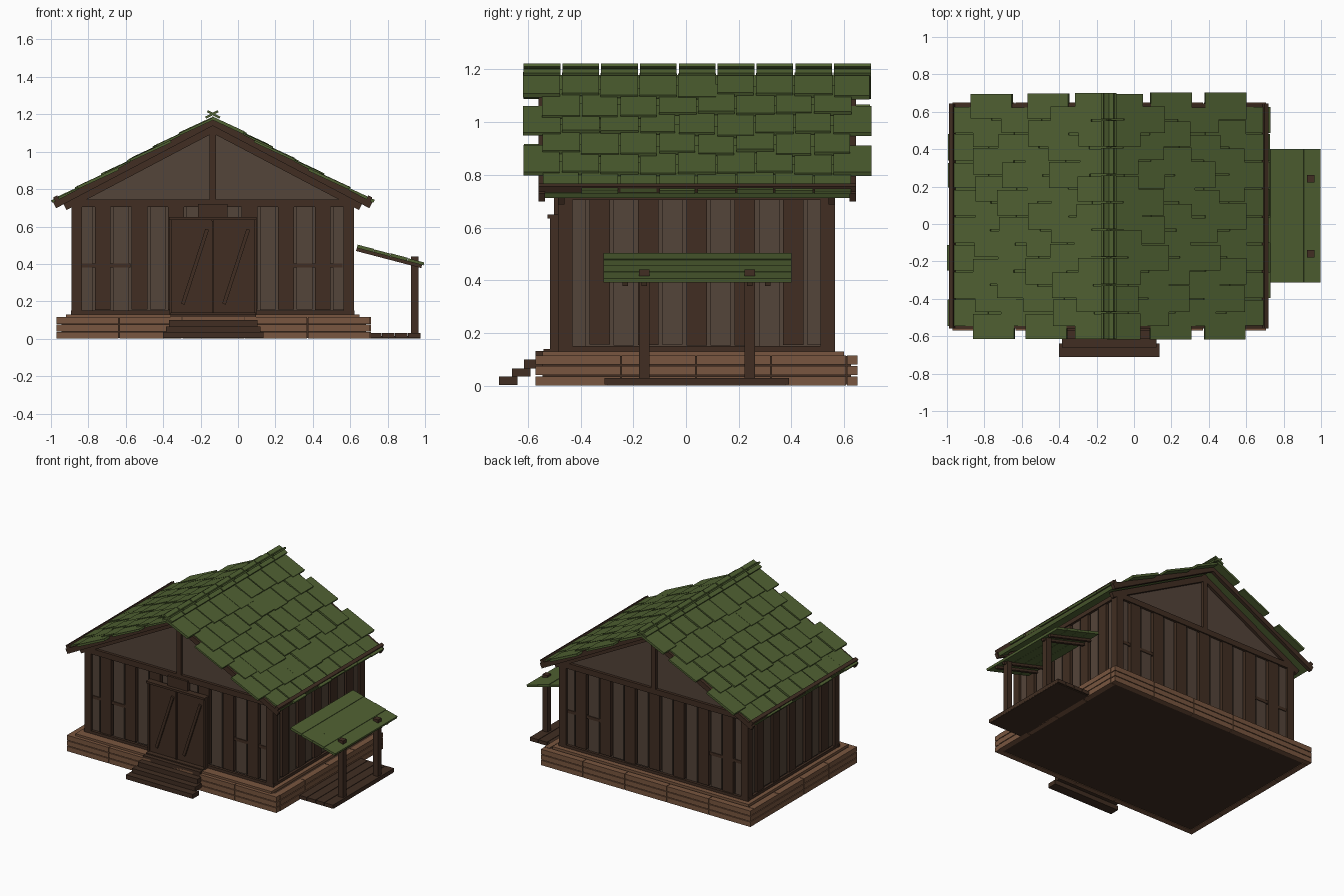
import bpy, bmesh, random
from math import atan, cos, sin, atan2, hypot
from mathutils import Matrix, Vector

if "Cube" in bpy.data.objects:
    bpy.data.objects.remove(bpy.data.objects["Cube"])

random.seed(4)


def material(name, rgb):
    m = bpy.data.materials.new(name)
    m.diffuse_color = (*rgb, 1)
    m.use_nodes = True
    m.node_tree.nodes["Principled BSDF"].inputs["Base Color"].default_value = m.diffuse_color
    return m


GREEN = material("moss_green", (0.080, 0.120, 0.032))
DARK = material("dark_wood", (0.052, 0.027, 0.016))
PALE = material("faded_wood", (0.088, 0.058, 0.041))
TAN = material("tan_wood", (0.190, 0.093, 0.050))
I = Matrix.Identity(4)


def finish(name, bm, mat):
    me = bpy.data.meshes.new(name)
    bmesh.ops.recalc_face_normals(bm, faces=bm.faces)
    bm.to_mesh(me)
    bm.free()
    me.materials.append(mat)
    bpy.context.collection.objects.link(bpy.data.objects.new(name, me))


def build(name, mat, boxes):
    """Boxes are (x0, x1, y0, y1, z0, z1[, matrix]), joined in one object."""
    bm = bmesh.new()
    for b in boxes:
        x0, x1, y0, y1, z0, z1 = b[:6]
        m = b[6] if len(b) > 6 else I
        c = Matrix.Translation(((x0 + x1) / 2, (y0 + y1) / 2, (z0 + z1) / 2))
        bmesh.ops.create_cube(bm, size=1, matrix=m @ c @ Matrix.Diagonal((x1 - x0, y1 - y0, z1 - z0, 1)))
    finish(name, bm, mat)


CX, CY, RIDGE = -0.135, 0.04, 1.195
A = atan(0.526)


def on_slope(side, s0, s1, y0, y1, n0, n1, tilt=0):
    """Box lying on a roof slope; s runs down from the ridge, n is off the surface."""
    m = Matrix.Translation((CX, 0, RIDGE)) @ Matrix.Rotation(side * A, 4, 'Y')
    m = m @ Matrix.Translation((side * s1, 0, 0)) @ Matrix.Rotation(-side * tilt, 4, 'Y')
    lo, hi = sorted((side * (s0 - s1), 0))
    return (lo, hi, y0, y1, n0, n1, m)


# Foundation: three courses of timbers around a dark core
courses = []
for i in range(3):
    z0, z1 = 0.04 * i, 0.04 * i + 0.035
    n = 5
    for k in range(n):
        xa = -0.97 + 1.68 * k / n
        for y in (-0.57, 0.61):
            courses.append((xa, xa + 1.68 / n - 0.004, y, y + 0.04, z0, z1))
    for k in range(4):
        ya = -0.53 + 1.14 * k / 4
        for x in (-0.97, 0.67):
            courses.append((x, x + 0.04, ya, ya + 0.281, z0, z1))
build("foundation_timbers", TAN, courses)
build("foundation_core", DARK, [(-0.945, 0.685, -0.545, 0.625, 0.004, 0.112)])
build("floor_slab", TAN, [(-0.92, 0.65, -0.545, 0.60, 0.11, 0.13)])

# Walls: alternating raised boards and recessed faded planks
X0, X1, Y0, Y1 = -0.87, 0.60, -0.465, 0.545
build("wall_core", PALE, [(X0 + .015, X1 - .015, Y0 + .015, Y1 - .015, 0.13, 0.73)])
dark, pale = [], []
for (a0, a1, n, along_x) in ((X0, X1, 15, True), (Y0, Y1, 11, False)):
    p = (a1 - a0) / n
    for k in range(n):
        a, b = a0 + p * k + 0.007, a0 + p * (k + 1) - 0.007
        for end in (0, 1):
            out = 0.012 if k % 2 else 0.003
            z0 = 0.15 + random.uniform(0, 0.008)
            if along_x:
                y = (Y0, Y1)[end]
                box = (a, b, y - (out if not end else 0.02), y + (out if end else 0.02), z0, 0.715)
            else:
                x = (X0, X1)[end]
                box = (x - (out if not end else 0.02), x + (out if end else 0.02), a, b, z0, 0.715)
            (dark if k % 2 else pale).append(box)
build("wall_boards_dark", DARK, dark)
build("wall_planks_faded", PALE, pale)

# Frame: posts, sill, top plate, mid rails
build("corner_posts", DARK, [(x, x + .055, y, y + .055, 0.13, 0.735)
                             for x in (-0.89, 0.565) for y in (-0.485, 0.51)])
plates = []
for z0, z1 in ((0.13, 0.15), (0.705, 0.737)):
    for y in (-0.485, 0.545):
        plates.append((-0.893, 0.623, y, y + 0.02, z0, z1))
    for x in (-0.89, 0.60):
        plates.append((x, x + 0.02, -0.485, 0.565, z0, z1))
build("sill_and_plates", DARK, plates)
build("mid_rails", DARK, [(x, x + 0.26, y, y + 0.012, 0.38, 0.402)
                          for x in (-0.835, 0.30) for y in (-0.473, 0.541)])

# Gables
bm = bmesh.new()
for y in (-0.465, 0.525):
    pts = [(-0.89, 0.73), (0.62, 0.73), (CX, 1.15)]
    f = bm.faces.new([bm.verts.new((x, y, z)) for x, z in pts])
    g = bmesh.ops.extrude_face_region(bm, geom=[f])
    bmesh.ops.translate(bm, vec=(0, 0.02, 0), verts=[v for v in g["geom"] if isinstance(v, bmesh.types.BMVert)])
finish("gable_panels", bm, PALE)
build("gable_posts", DARK, [(-0.153, -0.117, y, y + 0.025, 0.735, 1.16) for y in (-0.485, 0.54)])
build("gable_ties", DARK, [(-0.89, 0.62, y, y + 0.02, 0.735, 0.775 - 0.03) for y in (-0.485, 0.545)])

# Roof: rafters, deck, eave bars, shingles, ridge caps
E = 0.865 / cos(A)
rafters = []
for s in (1, -1):
    for y in (-0.485, 0.54):
        rafters.append(on_slope(s, 0.01, E - 0.05, y, y + 0.025, -0.085, -0.045))
    for y in (-0.56, 0.62):
        rafters.append(on_slope(s, 0, E - 0.005, y, y + 0.025, -0.05, -0.014))
build("rafters", DARK, rafters)
build("roof_deck", GREEN, [on_slope(s, 0, E - 0.015, -0.55, 0.635, -0.04, -0.018) for s in (1, -1)])
build("eave_bars", DARK, [on_slope(s, E - 0.042, E - 0.018, -0.56, 0.645, -0.03, 0.008) for s in (1, -1)])
tiles = []
PITCH = 1.325 / 9
for s in (1, -1):
    for r in range(6):
        low = (0.175 + 0.138 * r) / cos(A)
        wide = r % 2 == 0
        for k in range(9 if wide else 8):
            y = -0.62 + PITCH * (k + (0 if wide else 0.5))
            s1 = min(low + random.uniform(-0.025, 0.012), E)
            g = random.uniform(0.002, 0.010)
            tiles.append(on_slope(s, max(0.0, s1 - 0.24), s1, y + g * 0.5, y + PITCH - g,
                                  -0.014, random.uniform(-0.002, 0.003), 0.05))
build("shingles", GREEN, tiles)
build("ridge_caps", GREEN, [on_slope(s, -0.035, 0.04, -0.62 + PITCH * k + 0.004, -0.62 + PITCH * (k + 1) - 0.004,
                                     0.0, 0.012) for s in (1, -1) for k in range(9)])

# Double door with braces
build("door_leaves", DARK, [(-0.355, -0.138, -0.505, -0.47, 0.135, 0.635), (-0.132, 0.09, -0.505, -0.47, 0.135, 0.635)])
build("door_frame", DARK, [(-0.37, 0.10, -0.525, -0.48, 0.635, 0.65), (-0.365, -0.352, -0.515, -0.48, 0.13, 0.64),
                           (0.085, 0.098, -0.515, -0.48, 0.13, 0.64), (-0.36, 0.095, -0.54, -0.48, 0.125, 0.14),
                           (-0.215, -0.055, -0.50, -0.47, 0.65, 0.72), (-0.14, -0.13, -0.515, -0.5, 0.14, 0.63)])
braces = []
for x in (-0.295, -0.075):
    dx, dz = 0.13, 0.40
    m = Matrix.Translation((x + dx / 2, -0.508, 0.385)) @ Matrix.Rotation(atan2(dx, dz), 4, 'Y')
    h = hypot(dx, dz) / 2
    braces.append((-0.01, 0.01, -0.008, 0.008, -h, h, m))
build("door_braces", DARK, braces)

# Front steps
build("front_steps", DARK, [(-0.40, 0.135, -0.71, -0.64, 0.003, 0.035), (-0.385, 0.12, -0.66, -0.59, 0.035, 0.066),
                            (-0.37, 0.105, -0.615, -0.54, 0.066, 0.10), (-0.36, 0.095, -0.57, -0.52, 0.10, 0.132)])

# Side porch: deck, posts, sloped awning
build("porch_deck", DARK, [(0.70 + 0.07 * k, 0.766 + 0.07 * k, -0.31, 0.39, 0.004, 0.03) for k in range(4)]
      + [(0.70, 0.975, -0.30, 0.38, 0.0, 0.015)])
build("porch_posts", DARK, [(0.925, 0.965, y, y + 0.04, 0.02, 0.44) for y in (-0.178, 0.222)])
T = Matrix.Translation((0.64, 0, 0.503)) @ Matrix.Rotation(atan(0.262), 4, 'Y')
build("awning_planks", GREEN, [(0.0925 * k, 0.0925 * k + 0.091, -0.313, 0.40, -0.018, -0.002 * (k % 2), T) for k in range(4)])
build("awning_beams", DARK, [(0.0, 0.36, y, y + 0.02, -0.035, -0.018, T) for y in (-0.24, -0.168, 0.232, 0.30)])
